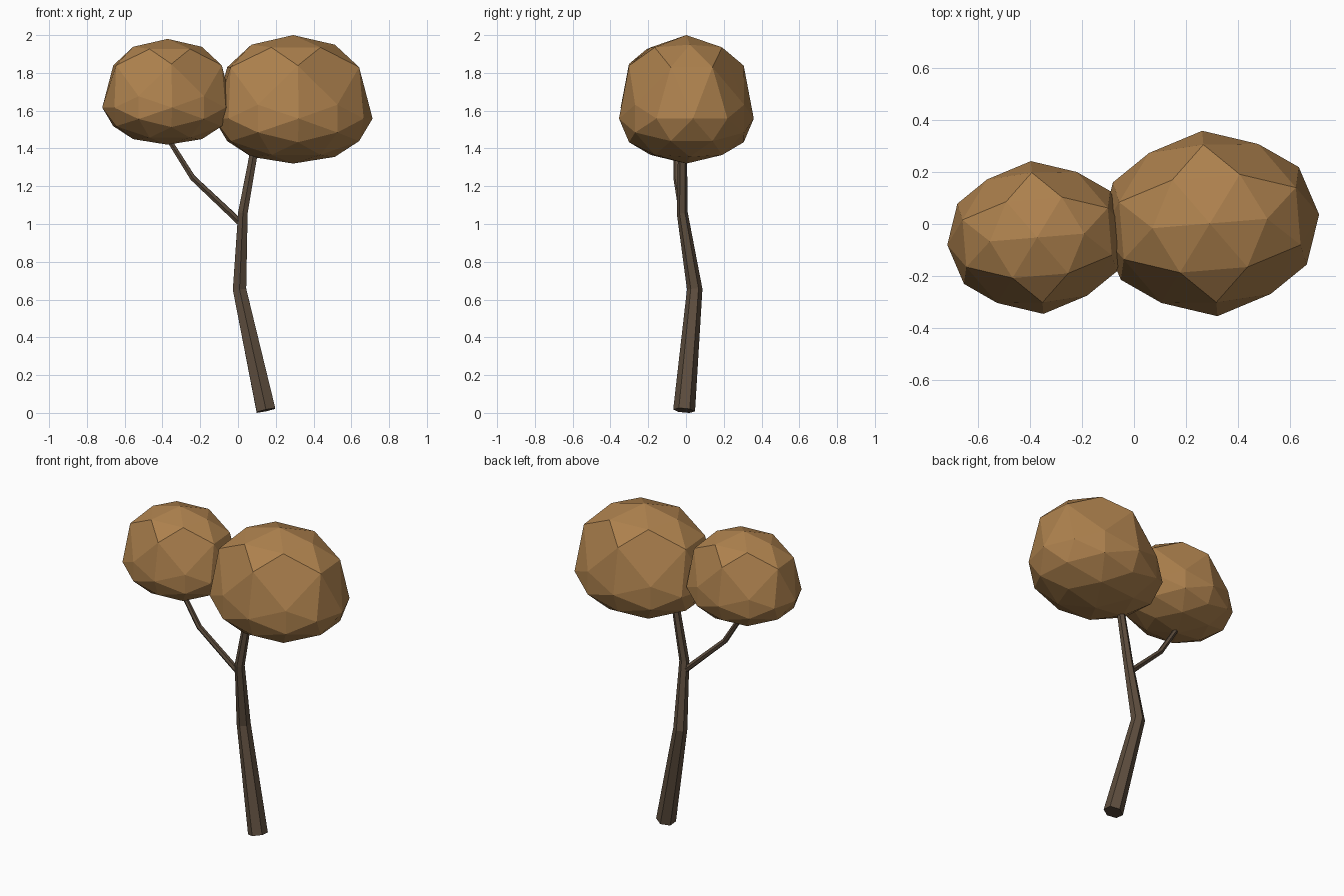
import bpy, bmesh, math
from mathutils import Vector, Matrix

if "Cube" in bpy.data.objects:
    bpy.data.objects.remove(bpy.data.objects["Cube"])


def material(name, color):
    m = bpy.data.materials.new(name)
    m.diffuse_color = color
    m.use_nodes = True
    m.node_tree.nodes["Principled BSDF"].inputs["Base Color"].default_value = m.diffuse_color
    return m


def finish(name, bm, mat):
    bmesh.ops.recalc_face_normals(bm, faces=bm.faces[:])
    mesh = bpy.data.meshes.new(name)
    bm.to_mesh(mesh)
    bm.free()
    mesh.materials.append(mat)
    ob = bpy.data.objects.new(name, mesh)
    bpy.context.collection.objects.link(ob)
    return ob


def crown(name, center, size, mat):
    """Subdivided icosahedron, edge-up, with its lower part pressed down."""
    t = (1 + math.sqrt(5)) / 2
    bm = bmesh.new()
    for a in (-1, 1):
        for b in (-t, t):
            for co in ((a, 0, b), (0, b, a), (b, a, 0)):
                bm.verts.new(co)
    bmesh.ops.convex_hull(bm, input=bm.verts[:])
    bmesh.ops.subdivide_edges(bm, edges=bm.edges[:], cuts=1, use_grid_fill=True)
    for v in bm.verts:
        v.co.normalize()
        if v.co.z < 0.4:
            v.co.z = v.co.z * 0.7 - 0.3
    bm.transform(Matrix.Translation(center) @ Matrix.Rotation(math.radians(4.7), 4, 'Z')
                 @ Matrix.Diagonal((*size, 1)))
    return finish(name, bm, mat)


def limb(name, path, mat, sides=6):
    """Tapered tube through (x, y, z, radius) points."""
    pts = [Vector(p[:3]) for p in path]
    bm = bmesh.new()
    rings = []
    for i, p in enumerate(pts):
        d = Vector()
        if i > 0:
            d += (p - pts[i - 1]).normalized()
        if i < len(pts) - 1:
            d += (pts[i + 1] - p).normalized()
        d.normalize()
        v = d.cross(Vector((1, 0, 0))).normalized()
        u = v.cross(d)
        r = path[i][3]
        rings.append([bm.verts.new(p + r * (math.sin(a) * u + math.cos(a) * v))
                      for a in (2 * math.pi * k / sides for k in range(sides))])
    for lo, hi in zip(rings, rings[1:]):
        for k in range(sides):
            n = (k + 1) % sides
            bm.faces.new((lo[k], lo[n], hi[n], hi[k]))
    bm.faces.new(rings[0])
    bm.faces.new(rings[-1])
    return finish(name, bm, mat)


bark = material("bark", (0.11, 0.075, 0.048, 1))
leaves = material("leaves", (0.42, 0.22, 0.075, 1))

# trunk and side branch
limb("trunk", [(0.148, -0.01, 0.013, 0.058), (0.008, 0.046, 0.655, 0.041),
               (0.026, -0.02, 1.06, 0.029), (0.115, -0.018, 1.55, 0.021)], bark)
limb("branch", [(0.02, -0.01, 1.0, 0.019), (-0.24, -0.05, 1.245, 0.017),
                (-0.40, -0.05, 1.50, 0.014)], bark)

# two leaf crowns
crown("large_crown", (0.292, 0.002, 1.66), (0.422, 0.358, 0.34), leaves)
crown("small_crown", (-0.373, -0.052, 1.70), (0.347, 0.295, 0.28), leaves)
